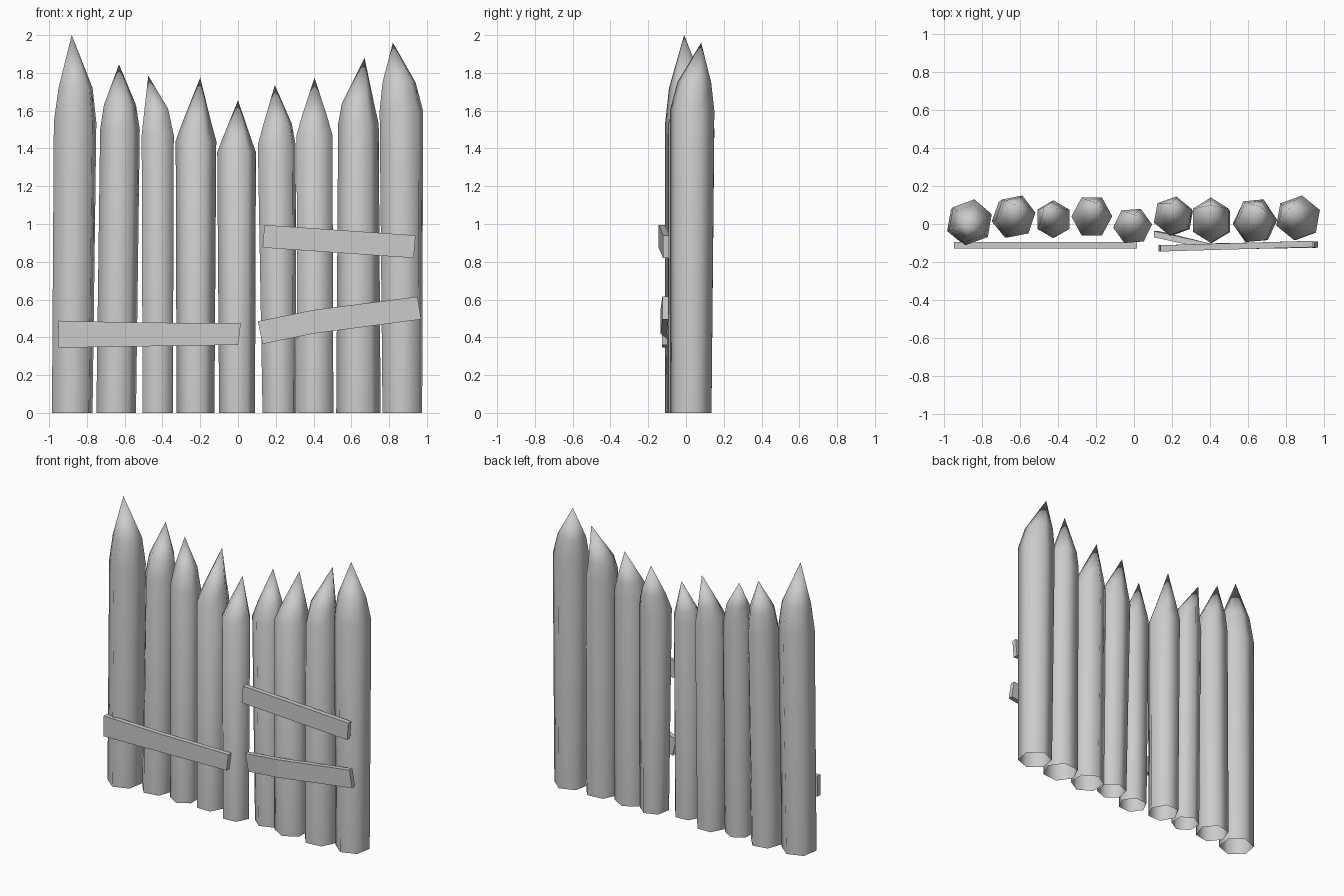
import bpy, bmesh, math

default_cube = bpy.data.objects.get("Cube")
if default_cube:
    bpy.data.objects.remove(default_cube, do_unlink=True)

# One weathered grey for the whole fence
grey = bpy.data.materials.new("weathered_grey")
grey.use_nodes = True
colour = (0.6, 0.6, 0.6, 1)
grey.diffuse_color = colour
for node in grey.node_tree.nodes:
    if node.type == 'BSDF_PRINCIPLED':
        node.inputs["Base Color"].default_value = colour

SIDES = 6


def finish(name, bm, smooth):
    """Turn a bmesh into a named, coloured object."""
    bmesh.ops.recalc_face_normals(bm, faces=bm.faces[:])
    mesh = bpy.data.meshes.new(name)
    bm.to_mesh(mesh)
    bm.free()
    mesh.materials.append(grey)
    for polygon in mesh.polygons:
        polygon.use_smooth = smooth
    obj = bpy.data.objects.new(name, mesh)
    bpy.context.collection.objects.link(obj)
    return obj


def hexagon(turn):
    """Turned hexagon stretched to fill the unit square."""
    points = [(math.cos(turn + math.tau * i / SIDES),
               math.sin(turn + math.tau * i / SIDES)) for i in range(SIDES)]
    width = max(p[0] for p in points)
    depth = max(p[1] for p in points)
    return [(0.5 + px / width / 2, 0.5 + py / depth / 2) for px, py in points]


def bridge(bm, lower, upper):
    count = len(lower)
    for i in range(count):
        j = (i + 1) % count
        bm.faces.new((lower[i], lower[j], upper[j], upper[i]))


def make_post(name, foot, shoulder, taper, depth, tip, turn):
    """Log with an open foot, a shoulder, a narrowing ring and a point."""
    bm = bmesh.new()
    outline = hexagon(math.radians(turn))
    front, back = depth
    tip_x, tip_y, tip_z = tip
    # the narrowing ring keeps the same proportion in depth as in width
    ratio = (taper[1] - taper[0]) / (shoulder[1] - shoulder[0])
    narrow = [tip_y + (edge - tip_y) * ratio for edge in depth]
    levels = [(foot[0], foot[1], 0, front, back - 0.015),
              (*shoulder, front, back),
              (*taper, *narrow)]
    rings = []
    for left, right, z, near, far in levels:
        rings.append([bm.verts.new((left + (right - left) * u,
                                    near + (far - near) * v, z))
                      for u, v in outline])
    for lower, upper in zip(rings, rings[1:]):
        bridge(bm, lower, upper)
    apex = bm.verts.new((tip_x, tip_y, tip_z))
    top = rings[-1]
    for i in range(SIDES):
        bm.faces.new((top[i], top[(i + 1) % SIDES], apex))
    finish(name, bm, True)


# Posts: foot span, shoulder span and height, taper span and height,
# depth span, tip, turn in degrees
posts = [
    ((-.985, -.77), (-.975, -.75, 1.54), (-.95, -.77, 1.72), (-.11, .13), (-.88, -.01, 2), 20),
    ((-.75, -.54), (-.73, -.52, 1.5), (-.71, -.54, 1.63), (-.07, .15), (-.63, .1, 1.845), 10),
    ((-.505, -.345), (-.51, -.34, 1.47), (-.495, -.37, 1.61), (-.075, .125), (-.475, .09, 1.785), 30),
    ((-.325, -.125), (-.33, -.115, 1.44), (-.29, -.145, 1.55), (-.06, .14), (-.2, .11, 1.775), 0),
    ((-.1, .09), (-.11, .095, 1.38), (-.083, .07, 1.45), (-.1, .08), (0, .05, 1.655), 5),
    ((.13, .31), (.105, .305, 1.42), (.135, .285, 1.53), (-.06, .145), (.195, .11, 1.735), 20),
    ((.315, .505), (.31, .5, 1.47), (.335, .475, 1.56), (-.1, .14), (.405, .1, 1.775), 30),
    ((.52, .755), (.53, .745, 1.53), (.55, .72, 1.64), (-.095, .13), (.67, .09, 1.88), 5),
    ((.765, .975), (.75, .98, 1.6), (.765, .94, 1.75), (-.085, .15), (.82, .08, 1.96), 20),
]
for number, spec in enumerate(posts, 1):
    make_post(f"post_{number}", *spec)


def make_plank(name, stations, thickness=0.033):
    """Board through stations of (top x, top z, bottom x, bottom z, front y)."""
    bm = bmesh.new()
    rings = []
    for top_x, top_z, low_x, low_z, y in stations:
        corners = ((top_x, y, top_z), (top_x, y + thickness, top_z),
                   (low_x, y + thickness, low_z), (low_x, y, low_z))
        rings.append([bm.verts.new(corner) for corner in corners])
    for start, end in zip(rings, rings[1:]):
        bridge(bm, start, end)
    bm.faces.new(rings[0])
    bm.faces.new(rings[-1])
    finish(name, bm, False)


# Boards nailed across the front
make_plank("left_plank", [(-.95, .488, -.95, .345, -.128),
                          (-.52, .478, -.52, .352, -.128),
                          (.015, .475, 0, .36, -.128)])
make_plank("upper_plank", [(.14, .995, .13, .875, -.145),
                           (.94, .94, .93, .82, -.122)])
make_plank("lower_plank", [(.105, .485, .13, .365, -.07),
                           (.4, .545, .4, .42, -.135),
                           (.95, .615, .97, .495, -.125)])
